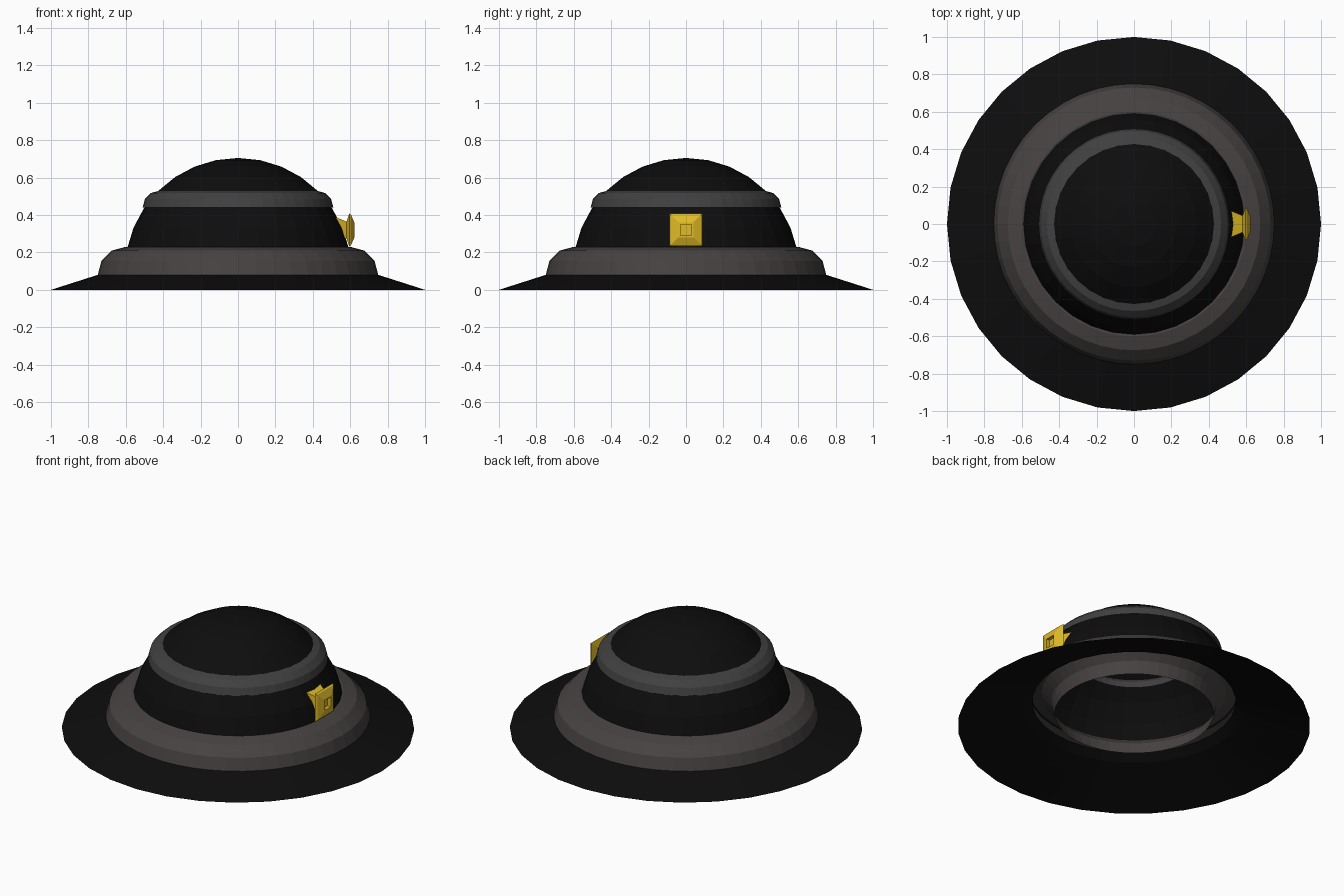
import bpy
from math import sin, cos, pi, radians

if "Cube" in bpy.data.objects:
    bpy.data.objects.remove(bpy.data.objects["Cube"])


def material(name, rgb):
    m = bpy.data.materials.new(name)
    m.diffuse_color = (*rgb, 1)
    m.use_nodes = True
    m.node_tree.nodes["Principled BSDF"].inputs["Base Color"].default_value = m.diffuse_color
    return m


def make(name, verts, faces, mat):
    me = bpy.data.meshes.new(name)
    me.from_pydata(verts, [], faces)
    me.materials.append(mat)
    ob = bpy.data.objects.new(name, me)
    bpy.context.collection.objects.link(ob)
    return ob


def grid_faces(rows, n):
    return [(r * n + i, r * n + (i + 1) % n, (r + 1) * n + (i + 1) % n, (r + 1) * n + i)
            for r in range(rows - 1) for i in range(n)]


def lathe(name, profile, n, mat, tip=None):
    """Spin (radius, z) points, outer/lower first, into an open shell."""
    verts = [(r * cos(2 * pi * i / n), r * sin(2 * pi * i / n), z)
             for r, z in profile for i in range(n)]
    faces = grid_faces(len(profile), n)
    if tip is not None:
        verts.append((0, 0, tip))
        base = (len(profile) - 1) * n
        faces += [(base + i, base + (i + 1) % n, len(verts) - 1) for i in range(n)]
    return make(name, verts, faces, mat)


def half_ring(major, minor, z):
    return [(major + minor * cos(radians(a)), z + minor * sin(radians(a)))
            for a in range(0, 181, 30)]


black = material("black_felt", (0.004, 0.004, 0.004))
warm_grey = material("warm_grey", (0.062, 0.055, 0.053))
grey = material("grey", (0.052, 0.052, 0.052))
gold = material("gold", (0.75, 0.5, 0.02))

# Sloping brim, open in the middle
lathe("brim", [(1, 0), (0.75, 0.08), (0.63, 0.12), (0.577, 0.157)], 32, black)

# Domed crown, a spherical cap
R, CZ = 0.605, 0.1
cap = [(R * sin(k * pi / 16), CZ + R * cos(k * pi / 16)) for k in range(7, 0, -1)]
lathe("crown", cap, 32, black, tip=CZ + R)

# Two half-round bands around the crown
lathe("lower_band", half_ring(0.6, 0.15, 0.08), 48, warm_grey)
lathe("upper_band", half_ring(0.42, 0.09, 0.44), 48, grey)

# Square buckle on the right side: flared stem, bevelled plate, recessed middle
rings = [(0.07, 0.52), (0.045, 0.58), (0.088, 0.595), (0.08, 0.605),
         (0.04, 0.622), (0.03, 0.622), (0.03, 0.6)]
corners = [(-1, -1), (1, -1), (1, 1), (-1, 1)]
verts = [(x, h * cy, 0.32 + h * cz) for h, x in rings for cy, cz in corners]
last = (len(rings) - 1) * 4
faces = grid_faces(len(rings), 4) + [(3, 2, 1, 0), (last, last + 1, last + 2, last + 3)]
make("buckle", verts, faces, gold)
